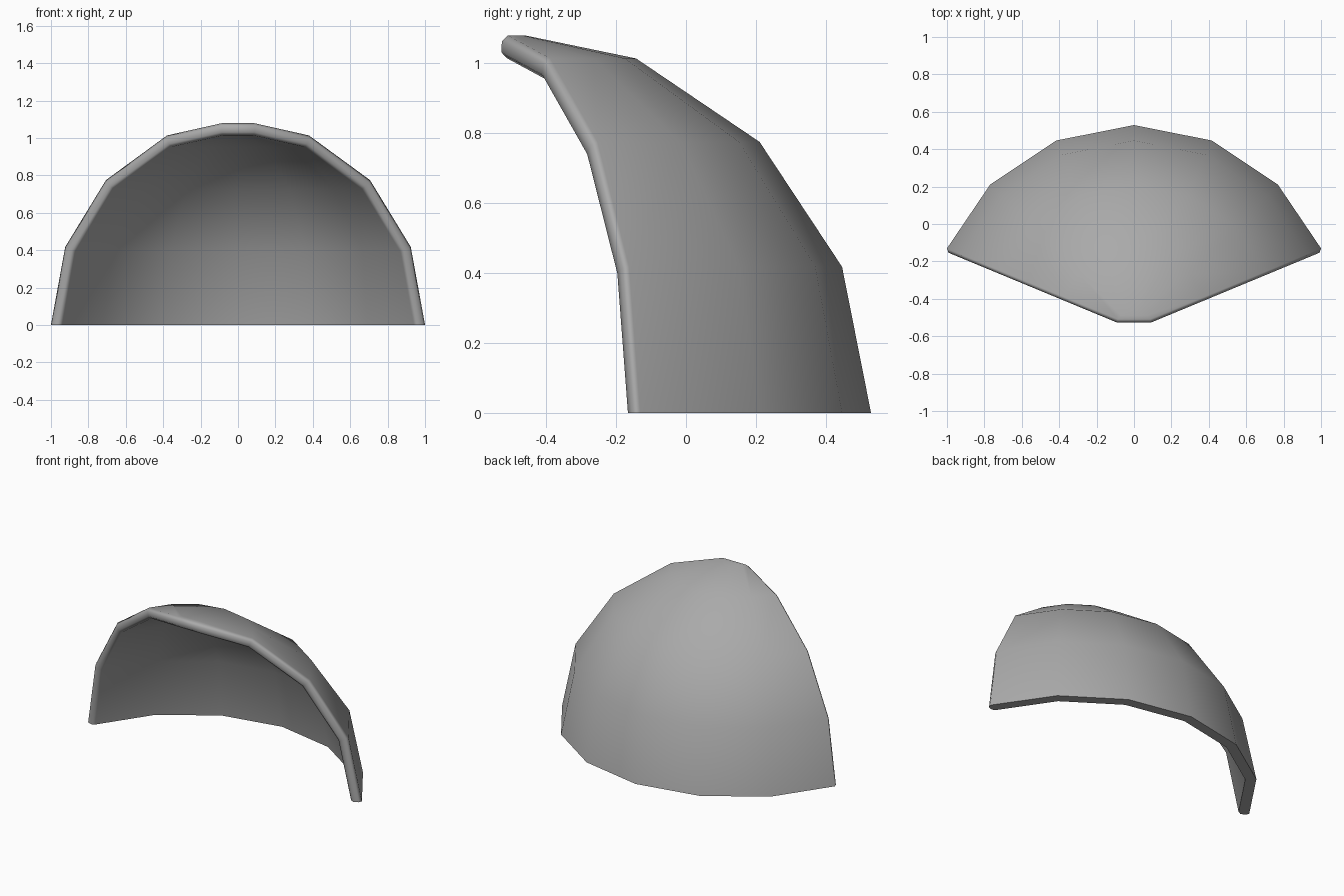
import bpy, bmesh, math
from mathutils import Vector

if "Cube" in bpy.data.objects:
    bpy.data.objects.remove(bpy.data.objects["Cube"])

R_OUT, R_IN = 1.088, 1.022
CENTRE_Y = -0.559
LONS = [22.5 * k for k in range(1, 8)]          # 16-sided sphere, front wedge left open
# (elevation, height scale), truncated just below the pole
ELEVS = [(0, 1), (22.5, 1.003), (45, 1.007), (67.5, 1.008), (84.8, 0.996)]


def point(r, lon, elev, zs, off):
    """Point on a sphere, pushed 'off' forward across the rim at either end."""
    a, e = math.radians(lon), math.radians(elev)
    p = Vector((r * math.cos(e) * math.cos(a),
                r * math.cos(e) * math.sin(a) + CENTRE_Y,
                r * math.sin(e) * zs))
    side = 1 if lon < 90 else -1
    t = math.radians(22.5)
    return p + off * Vector((side * math.sin(t), -math.cos(t), 0))


def skin(r):
    return [(r, lon, -0.013 if lon in (LONS[0], LONS[-1]) else 0) for lon in LONS]


# Closed cross-section: outer skin, chamfered left rim, inner skin, chamfered right rim
rim = [R_OUT - 0.017, R_IN + 0.017]
loop = (skin(R_OUT) + [(r, LONS[-1], 0.005) for r in rim]
        + skin(R_IN)[::-1] + [(r, LONS[0], 0.005) for r in rim[::-1]])
n = len(loop)

bm = bmesh.new()
rings = [[bm.verts.new(point(r, lon, e, zs, off)) for r, lon, off in loop] for e, zs in ELEVS]

# Walls and rims
for a, b in zip(rings, rings[1:]):
    for i in range(n):
        j = (i + 1) % n
        bm.faces.new((a[i], a[j], b[j], b[i]))

# Flat base between the two skins
bm.faces.new(rings[0][::-1])

# Crown: outer cap, inner cap and the short front rim joining both sides
top = rings[-1]
bm.faces.new(top[0:7])
bm.faces.new(top[9:16])
left = [top[6], top[7], top[8], top[9]]
right = [top[0], top[17], top[16], top[15]]
for k in range(3):
    bm.faces.new((left[k], left[k + 1], right[k + 1], right[k]))

bmesh.ops.recalc_face_normals(bm, faces=bm.faces[:])
mesh = bpy.data.meshes.new("dome_shell")
bm.to_mesh(mesh)
bm.free()
shell = bpy.data.objects.new("dome_shell", mesh)
bpy.context.collection.objects.link(shell)

# Dark grey finish
grey = bpy.data.materials.new("dark_grey")
grey.diffuse_color = (0.4, 0.4, 0.4, 1)
grey.use_nodes = True
grey.node_tree.nodes["Principled BSDF"].inputs["Base Color"].default_value = grey.diffuse_color
mesh.materials.append(grey)

# Smooth shell with a soft rounded rim
bpy.context.view_layer.objects.active = shell
shell.select_set(True)
bpy.ops.object.shade_smooth_by_angle(angle=math.radians(55))
weighted = shell.modifiers.new("weighted_normals", 'WEIGHTED_NORMAL')
weighted.keep_sharp = True
